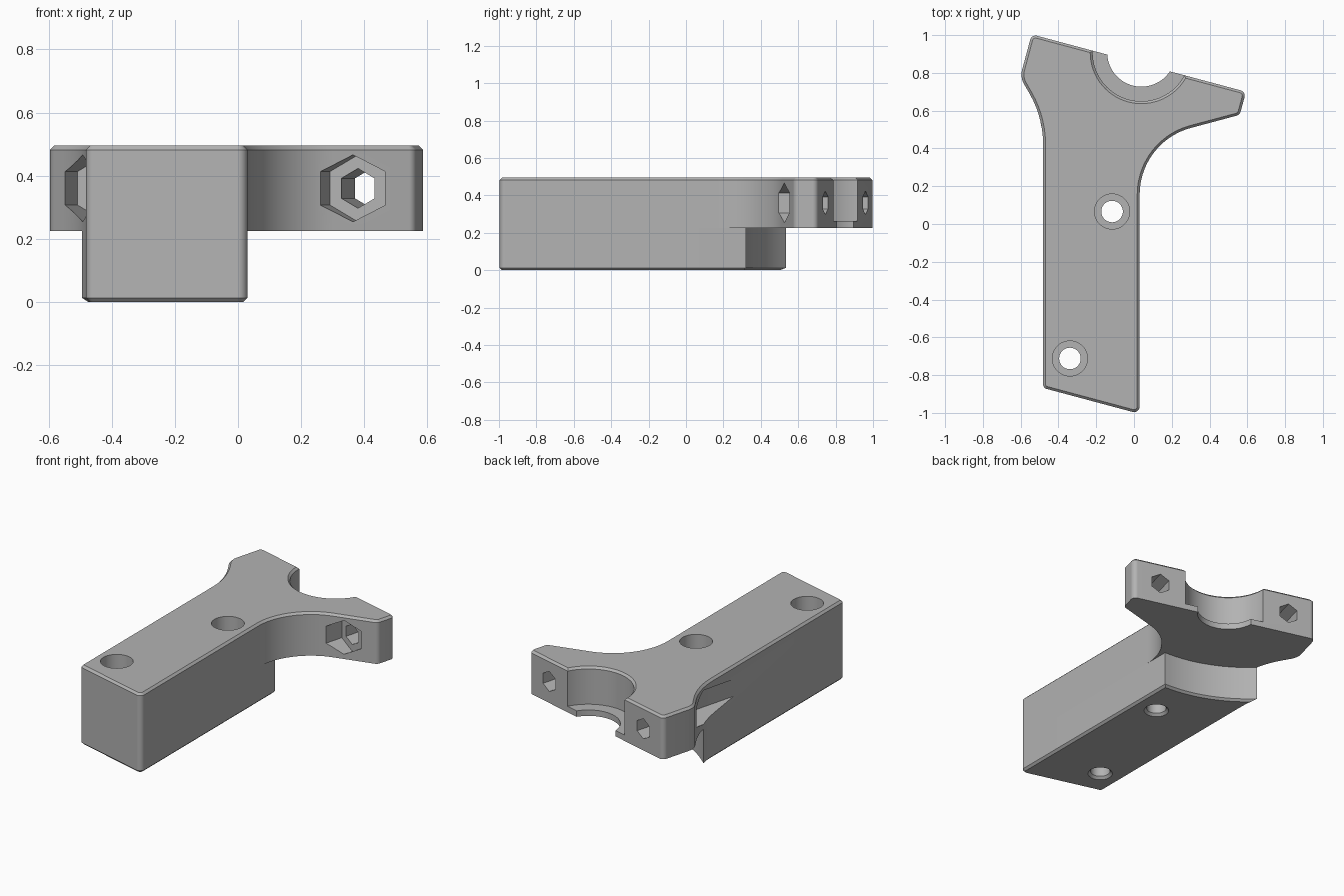
import bpy, bmesh, math
from mathutils import Matrix, Vector

cube = bpy.data.objects.get("Cube")
if cube:
    bpy.data.objects.remove(cube, do_unlink=True)

TOP, STEP, CHAMFER = 0.495, 0.225, 0.013
TILT = math.radians(15)
AXIS = Vector((math.sin(TILT), math.cos(TILT), 0))    # direction of the clamp screws
RING = Vector((0.039, 0.908, 0))                      # centre of the clamp seat
UP = Vector((0, 0, 1))

grey = bpy.data.materials.new("plain grey")
grey.use_nodes = True
grey.diffuse_color = (0.45, 0.45, 0.45, 1)
grey.node_tree.nodes["Principled BSDF"].inputs["Base Color"].default_value = (0.45, 0.45, 0.45, 1)


def rounded(corners):
    """Outline from (x, y, fillet radius) corners."""
    out = []
    for i, (x, y, r) in enumerate(corners):
        p = Vector((x, y))
        if r == 0:
            out.append(p)
            continue
        a = (Vector(corners[i - 1][:2]) - p).normalized()
        b = (Vector(corners[(i + 1) % len(corners)][:2]) - p).normalized()
        half = a.angle(b) / 2
        centre = p + (a + b).normalized() * (r / math.sin(half))
        start = p + a * (r / math.tan(half)) - centre
        end = p + b * (r / math.tan(half)) - centre
        first = math.atan2(start.y, start.x)
        turn = math.remainder(math.atan2(end.y, end.x) - first, math.tau)
        n = max(4, int(abs(turn) / math.radians(4)))
        for k in range(n + 1):
            t = first + turn * k / n
            out.append(centre + Vector((math.cos(t), math.sin(t))) * r)
    return out


def make_object(name, bm):
    bmesh.ops.recalc_face_normals(bm, faces=bm.faces)
    mesh = bpy.data.meshes.new(name)
    bm.to_mesh(mesh)
    bm.free()
    mesh.materials.append(grey)
    obj = bpy.data.objects.new(name, mesh)
    bpy.context.collection.objects.link(obj)
    return obj


def slab(name, outline, z0, z1, chamfer_z):
    """Extruded outline with one chamfered rim."""
    bm = bmesh.new()
    face = bm.faces.new([bm.verts.new((p.x, p.y, z0)) for p in outline])
    ext = bmesh.ops.extrude_face_region(bm, geom=[face], use_keep_orig=True)
    bmesh.ops.translate(bm, vec=(0, 0, z1 - z0),
                        verts=[g for g in ext["geom"] if isinstance(g, bmesh.types.BMVert)])
    bmesh.ops.recalc_face_normals(bm, faces=bm.faces)
    rim = [e for e in bm.edges if all(abs(v.co.z - chamfer_z) < 1e-4 for v in e.verts)]
    bmesh.ops.bevel(bm, geom=rim, offset=CHAMFER, segments=1, affect="EDGES")
    return make_object(name, bm)


def combine(target, other, operation):
    mod = target.modifiers.new(other.name, "BOOLEAN")
    mod.operation, mod.solver, mod.object = operation, "EXACT", other
    bpy.context.view_layer.objects.active = target
    bpy.ops.object.modifier_apply(modifier=mod.name)
    bpy.data.objects.remove(other, do_unlink=True)


def drill(target, start, direction, depth, r1, r2=None, sides=48):
    """Cut a round, conical or hexagonal hole from start along direction."""
    up = UP if abs(direction.z) < 0.5 else Vector((0, 1, 0))
    frame = Matrix((up.cross(direction), up, direction)).transposed().to_4x4()
    frame.translation = start + direction * depth / 2
    bm = bmesh.new()
    bmesh.ops.create_cone(bm, cap_ends=True, segments=sides, radius1=r1,
                          radius2=r1 if r2 is None else r2, depth=depth, matrix=frame)
    combine(target, make_object("cutter", bm), "DIFFERENCE")


# Upper plate: grip top with two flared clamp arms
front = [(-0.481, -0.868, 0.025), (0.03, -1.005, 0.03)]
plate = rounded(front + [(0.03, 0.436, 0.365), (0.56, 0.578, 0.03), (0.593, 0.70, 0.03),
                         (-0.542, 1.004, 0.03), (-0.603, 0.777, 0.1), (-0.481, 0.5655, 0.543)])
bracket = slab("bracket", plate, STEP, TOP, TOP)

# Lower block: same sides, ending in a hollow curve below the arms
hollow = []
for k in range(17):
    x = 0.03 - 0.5245 * k / 16
    hollow.append((x, 1.09 - math.sqrt(0.77 ** 2 - (x - RING.x) ** 2), 0))
flank = sorted(((p.x, p.y, 0) for p in plate if p.x < -0.47 and 0.41 < p.y < 0.53),
               key=lambda c: -c[1])
block = rounded(front + hollow + flank)
combine(bracket, slab("lower_block", block, 0, STEP, 0), "UNION")

# Clamp seat: through opening, wider recess above a lip, chamfered rim
drill(bracket, RING - UP * 0.1, UP, 0.8, 0.181, sides=72)
drill(bracket, RING + UP * 0.262, UP, 0.5, 0.258, sides=72)
drill(bracket, RING + UP * (TOP - CHAMFER), UP, 2 * CHAMFER, 0.258, 0.258 + 2 * CHAMFER, 72)

# Counterbored mounting holes
for x, y in ((-0.116, 0.066), (-0.339, -0.712)):
    p = Vector((x, y, 0))
    drill(bracket, p - UP * 0.1, UP, 0.8, 0.057)
    drill(bracket, p + UP * 0.245, UP, 0.5, 0.093)
    drill(bracket, p - UP * 0.015, UP, 0.03, 0.087, 0.057)

# Hexagonal screw holes with nut pockets opening to the front
for x, y in ((0.38, 0.585), (-0.42, 0.80)):
    floor = Vector((x, y, 0.36))
    drill(bracket, floor - AXIS * 0.05, AXIS, 0.5, 0.063, sides=6)
    drill(bracket, floor, -AXIS, 0.75, 0.106, sides=6)

bpy.ops.object.select_all(action="DESELECT")
bracket.select_set(True)
bpy.context.view_layer.objects.active = bracket
bpy.ops.object.shade_smooth_by_angle(angle=math.radians(25))
